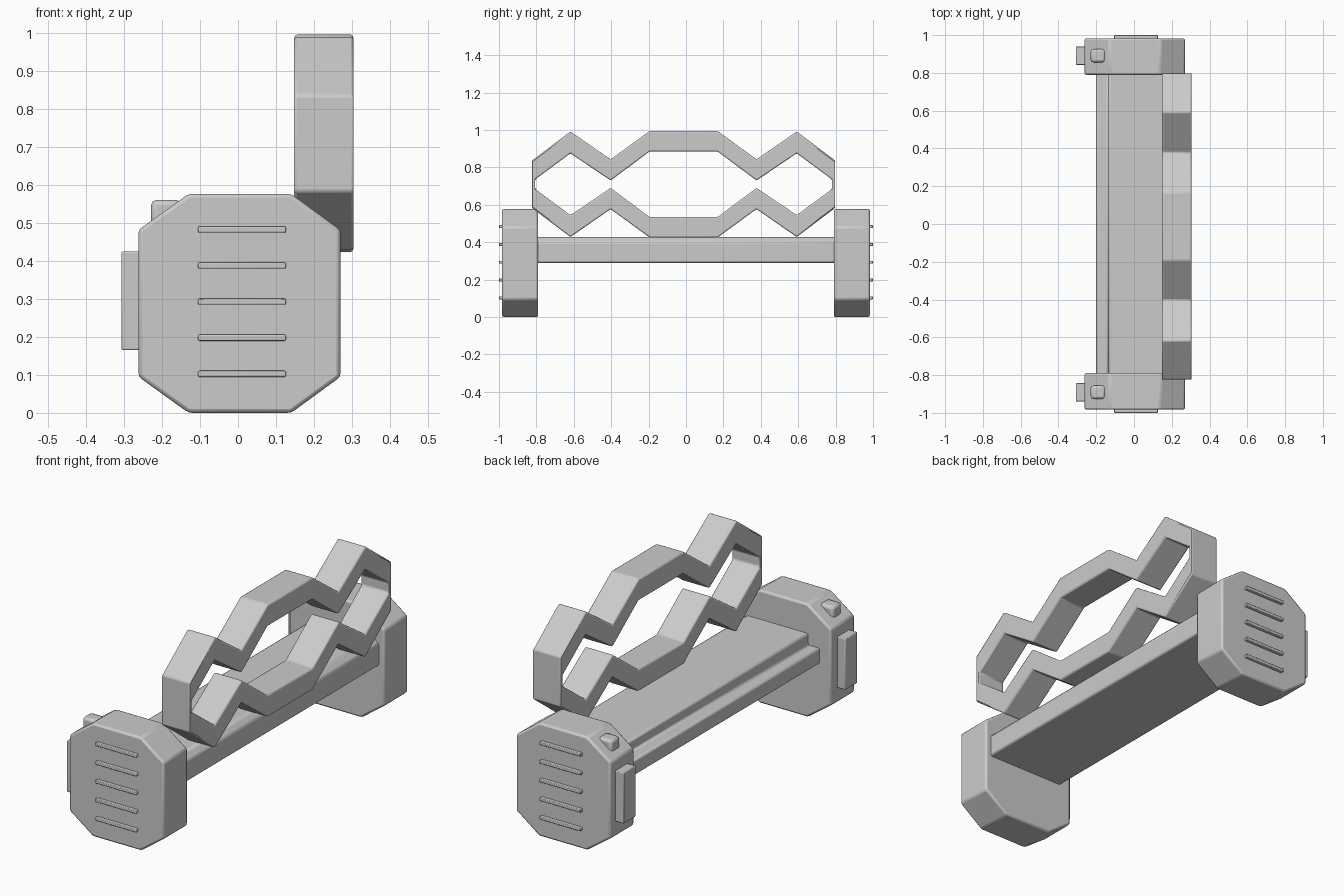
import bpy
import bmesh
from mathutils import Vector

cube = bpy.data.objects.get("Cube")
if cube:
    bpy.data.objects.remove(cube, do_unlink=True)

GREY = (0.6, 0.6, 0.6, 1.0)
mat = bpy.data.materials.new("plain grey")
mat.use_nodes = True
mat.diffuse_color = GREY
mat.node_tree.nodes["Principled BSDF"].inputs["Base Color"].default_value = GREY


def finish(name, bm, bevel):
    """Turn a bmesh into a bevelled, smooth-shaded object."""
    bmesh.ops.recalc_face_normals(bm, faces=bm.faces)
    mesh = bpy.data.meshes.new(name)
    bm.to_mesh(mesh)
    bm.free()
    mesh.materials.append(mat)
    obj = bpy.data.objects.new(name, mesh)
    bpy.context.collection.objects.link(obj)
    mod = obj.modifiers.new("bevel", "BEVEL")
    mod.width = bevel
    mod.segments = 2
    mod.limit_method = "ANGLE"
    bpy.ops.object.select_all(action="DESELECT")
    obj.select_set(True)
    bpy.context.view_layer.objects.active = obj
    bpy.ops.object.shade_smooth_by_angle()
    return obj


def extrude(bm, faces, offset):
    result = bmesh.ops.extrude_face_region(bm, geom=faces)
    verts = [g for g in result["geom"] if isinstance(g, bmesh.types.BMVert)]
    bmesh.ops.translate(bm, verts=verts, vec=Vector(offset))


def prism(name, profile, y0, y1, bevel):
    """Extrude an (x, z) profile along y."""
    bm = bmesh.new()
    face = bm.faces.new([bm.verts.new((x, y0, z)) for x, z in profile])
    extrude(bm, [face], (0, y1 - y0, 0))
    return finish(name, bm, bevel)


def box(name, x0, x1, y0, y1, z0, z1, bevel):
    return prism(name, [(x0, z0), (x1, z0), (x1, z1), (x0, z1)], y0, y1, bevel)


# End blocks with grip ribs, side pads and buttons
octagon = [(-0.13, 0), (0.14, 0), (0.27, 0.095), (0.27, 0.482),
           (0.14, 0.577), (-0.13, 0.577), (-0.262, 0.482), (-0.262, 0.095)]
for side, s in (("front", -1), ("back", 1)):
    prism(side + "_end_block", octagon, s * 0.79, s * 0.983, 0.01)
    box(side + "_side_pad", -0.307, -0.25, s * 0.843, s * 0.94, 0.165, 0.425, 0.004)
    box(side + "_button", -0.229, -0.15, s * 0.855, s * 0.927, 0.46, 0.561, 0.014)
    for i in range(5):
        z = 0.103 + i * 0.095
        box(f"{side}_rib_{i + 1}", -0.105, 0.126, s * 0.97, s * 1.0,
            z - 0.008, z + 0.008, 0.003)

# Cross bar with a lower ledge along its right side
bar = [(-0.2, 0.29), (0.24, 0.29), (0.24, 0.4), (0.21, 0.428),
       (-0.135, 0.428), (-0.135, 0.37), (-0.2, 0.37)]
prism("cross_bar", bar, -0.8, 0.8, 0.01)


# Zigzag frame: one quarter outline mirrored to a closed ring
def ring(quarter):
    back = quarter[::-1]
    return (quarter + [(-y, z) for y, z in back]
            + [(-y, -z) for y, z in quarter] + [(y, -z) for y, z in back])


outer = ring([(0.81, 0.127), (0.605, 0.282), (0.39, 0.133), (0.18, 0.286)])
inner = ring([(0.793, 0.026), (0.605, 0.165), (0.39, 0.02), (0.182, 0.175)])
bm = bmesh.new()
loops = [[bm.verts.new((0.148, y - 0.013, z + 0.71)) for y, z in pts]
         for pts in (outer, inner)]
count = len(outer)
faces = []
for i in range(count):
    j = (i + 1) % count
    faces.append(bm.faces.new((loops[0][i], loops[0][j], loops[1][j], loops[1][i])))
extrude(bm, faces, (0.156, 0, 0))
finish("zigzag_frame", bm, 0.007)
